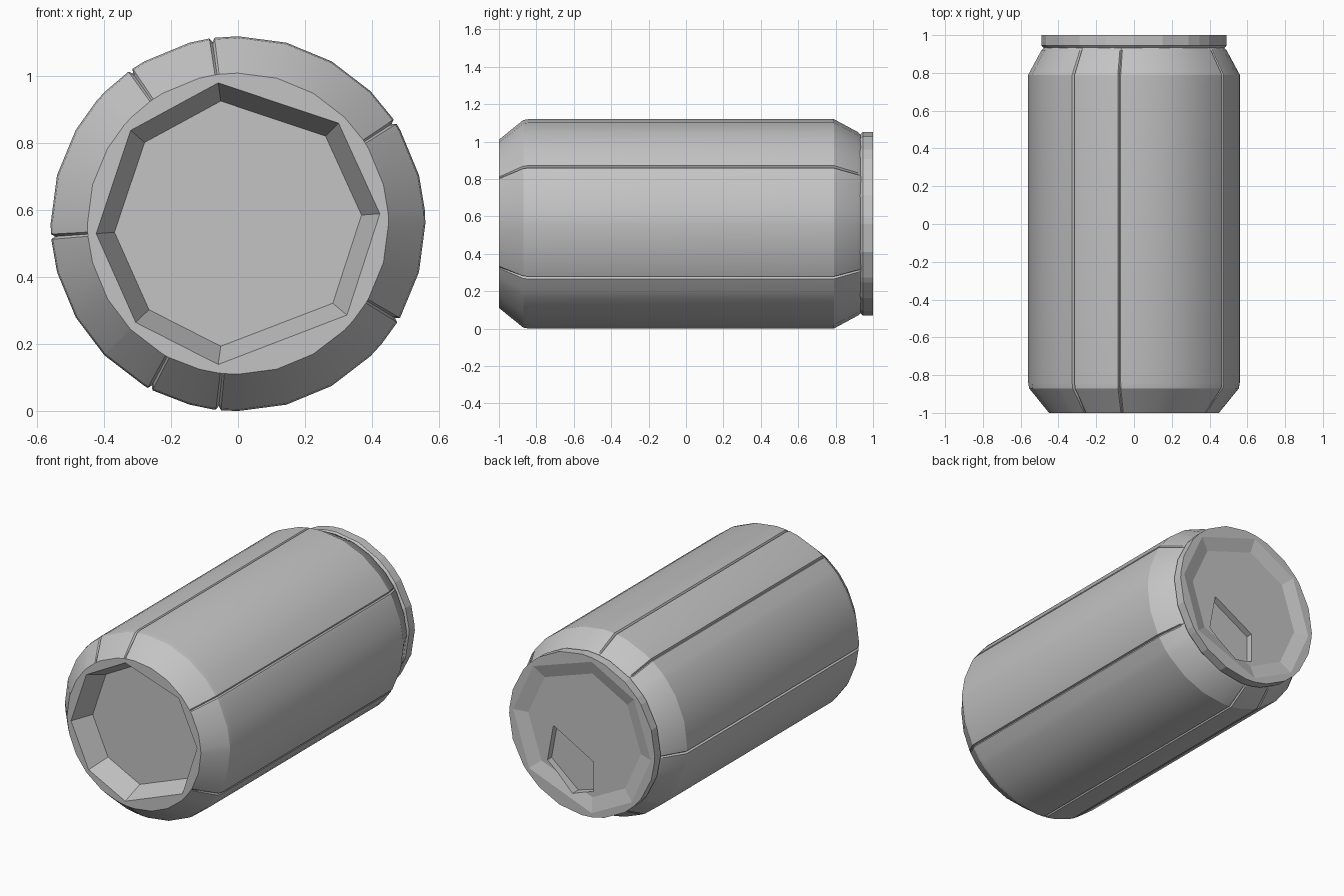
import bpy, bmesh
from math import sin, cos, radians

cube = bpy.data.objects.get("Cube")
if cube:
    bpy.data.objects.remove(cube, do_unlink=True)

CZ = 0.56                                        # height of the can's axis
SEAMS = [33, 98, 125, 184, 242, 264, 329]        # panel joints, in degrees
CORNERS = [4, 45, 98, 139, 184, 224, 262, 320]   # corners of the end recesses

metal = bpy.data.materials.new("grey metal")
metal.use_nodes = True
metal.diffuse_color = (0.55, 0.55, 0.55, 1)
bsdf = metal.node_tree.nodes["Principled BSDF"]
bsdf.inputs["Base Color"].default_value = metal.diffuse_color
bsdf.inputs["Roughness"].default_value = 0.6


def circle(r, groove=0.0):
    """Round section, notched at the panel joints."""
    return lambda a: r - (groove if a in SEAMS else 0)


def octagon(r):
    """Uneven eight-sided section with its corners at radius r."""
    def radius(a):
        for start, end in zip(CORNERS, CORNERS[1:] + [CORNERS[0] + 360]):
            for t in (a, a + 360):
                if start <= t <= end:
                    half, mid = (end - start) / 2, (start + end) / 2
                    return r * cos(radians(half)) / cos(radians(t - mid))
    return radius


def finish(name, bm, smooth=None):
    bmesh.ops.recalc_face_normals(bm, faces=bm.faces[:])
    mesh = bpy.data.meshes.new(name)
    bm.to_mesh(mesh)
    bm.free()
    mesh.materials.append(metal)
    ob = bpy.data.objects.new(name, mesh)
    bpy.context.collection.objects.link(ob)
    if smooth:
        bpy.ops.object.select_all(action='DESELECT')
        ob.select_set(True)
        bpy.context.view_layer.objects.active = ob
        bpy.ops.object.shade_smooth_by_angle(angle=radians(smooth))
    return ob


def loft(name, angles, sections, smooth=None):
    """Closed solid through (y, section) rings along the can's axis."""
    bm = bmesh.new()
    rings = [[bm.verts.new((f(a) * cos(radians(a)), y, CZ + f(a) * sin(radians(a))))
              for a in angles] for y, f in sections]
    n = len(angles)
    for low, high in zip(rings, rings[1:]):
        for i in range(n):
            j = (i + 1) % n
            bm.faces.new((low[i], low[j], high[j], high[i]))
    bm.faces.new(rings[0])
    bm.faces.new(rings[-1])
    return finish(name, bm, smooth)


# Can body: recessed base, bevel, straight wall, shoulder
sides = set(range(0, 360, 15)) | set(CORNERS)
for s in SEAMS:
    sides |= {s - 0.8, s, s + 0.8}
loft("can_body", sorted(sides), [
    (-0.87, octagon(0.37)),
    (-1.0, octagon(0.425)),
    (-1.0, circle(0.45)),
    (-0.87, circle(0.555, 0.015)),
    (-0.84, circle(0.56, 0.012)),
    (0.79, circle(0.56, 0.012)),
    (0.92, circle(0.49, 0.008)),
    (0.935, circle(0.475)),
], smooth=25)

# Lid with raised rim and shallow recessed panel
lid_sides = sorted(set(range(0, 360, 18)) | set(CORNERS))
lid = loft("lid", lid_sides, [
    (0.84, circle(0.44)),
    (0.93, circle(0.475)),
    (0.945, circle(0.49)),
    (1.0, circle(0.49)),
    (1.0, octagon(0.465)),
    (0.975, octagon(0.38)),
])

# Drinking opening cut into the lid
outline = [(0.21, 0.55), (-0.06, 0.40), (-0.06, 0.22), (0.07, 0.18), (0.25, 0.33)]
bm = bmesh.new()
face = bm.faces.new([bm.verts.new((x, 1.1, z)) for x, z in outline])
new = bmesh.ops.extrude_face_region(bm, geom=[face])["geom"]
bmesh.ops.translate(bm, vec=(0, -0.22, 0),
                    verts=[v for v in new if isinstance(v, bmesh.types.BMVert)])
cutter = finish("opening_cutter", bm)
cutter.hide_render = True
cut = lid.modifiers.new("opening", 'BOOLEAN')
cut.operation, cut.solver, cut.object = 'DIFFERENCE', 'EXACT', cutter
bpy.context.view_layer.objects.active = lid
bpy.ops.object.modifier_apply(modifier=cut.name)
bpy.data.objects.remove(cutter, do_unlink=True)
